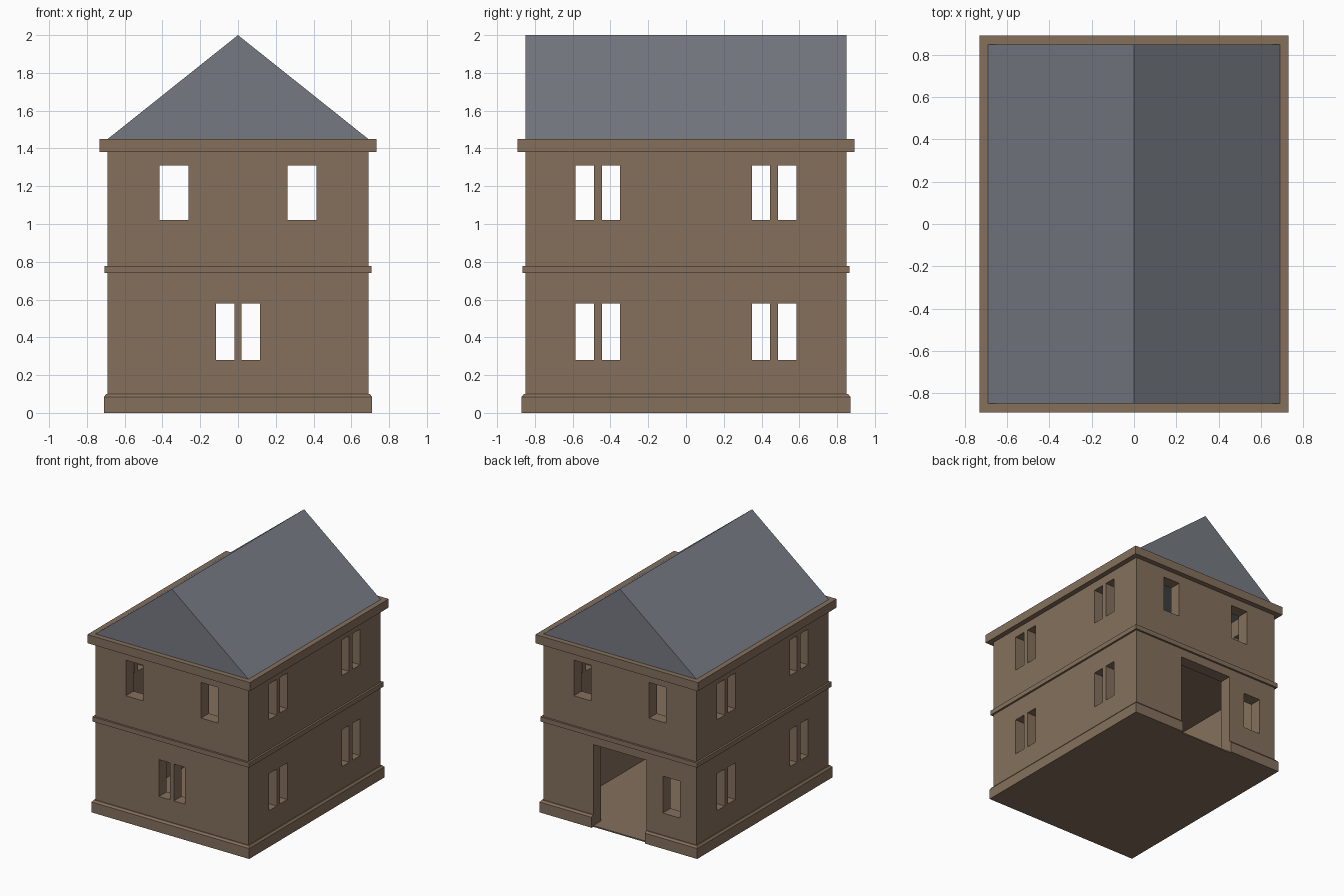
import bpy, bmesh
from mathutils import Matrix, Vector

if "Cube" in bpy.data.objects:
    bpy.data.objects.remove(bpy.data.objects["Cube"])

HX, HY = 0.69, 0.85      # half size of the walls
T = 0.10                 # wall thickness
EAVE, RIDGE = 1.45, 2.0


def material(name, rgb):
    m = bpy.data.materials.new(name)
    m.diffuse_color = (*rgb, 1)
    m.use_nodes = True
    m.node_tree.nodes["Principled BSDF"].inputs["Base Color"].default_value = m.diffuse_color
    return m


BROWN = material("brown_stone", (0.233, 0.163, 0.107))
GREY = material("slate_grey", (0.179, 0.194, 0.220))


def make(name, bm, mat=None):
    bmesh.ops.recalc_face_normals(bm, faces=bm.faces)
    me = bpy.data.meshes.new(name)
    bm.to_mesh(me)
    bm.free()
    ob = bpy.data.objects.new(name, me)
    bpy.context.collection.objects.link(ob)
    if mat:
        me.materials.append(mat)
    return ob


def add_box(bm, x0, x1, y0, y1, z0, z1):
    size = Matrix.Diagonal((x1 - x0, y1 - y0, z1 - z0, 1))
    mid = Vector(((x0 + x1) / 2, (y0 + y1) / 2, (z0 + z1) / 2))
    bmesh.ops.create_cube(bm, size=1, matrix=Matrix.Translation(mid) @ size)


def cut(ob, boxes):
    """Subtract non-touching boxes from an object."""
    bm = bmesh.new()
    for b in boxes:
        add_box(bm, *b)
    cutter = make("cutter", bm, BROWN)
    cutter.hide_render = True
    mod = ob.modifiers.new("cut", 'BOOLEAN')
    mod.operation, mod.solver, mod.object = 'DIFFERENCE', 'EXACT', cutter
    bpy.context.view_layer.objects.active = ob
    bpy.ops.object.modifier_apply(modifier=mod.name)
    bpy.data.objects.remove(cutter)


def band(name, profile):
    """Sweep an (outward offset, height) profile round the walls."""
    bm = bmesh.new()
    loops = [[bm.verts.new((sx * (HX + o), sy * (HY + o), z)) for o, z in profile]
             for sx, sy in ((-1, -1), (1, -1), (1, 1), (-1, 1))]
    n = len(profile)
    for i in range(4):
        a, b = loops[i], loops[(i + 1) % 4]
        for j in range(n):
            k = (j + 1) % n
            bm.faces.new((a[j], a[k], b[k], b[j]))
    return make(name, bm, BROWN)


# Walls with two hollow storeys
bm = bmesh.new()
add_box(bm, -HX, HX, -HY, HY, 0, EAVE)
walls = make("walls", bm, BROWN)
ix, iy = HX - T, HY - T
cut(walls, [(-ix, ix, -iy, iy, 0.01, 0.74), (-ix, ix, -iy, iy, 0.78, EAVE + 0.1)])

# Window and door openings
LOW, HIGH = (0.28, 0.58), (1.02, 1.31)
FRONT, BACK = (-HY - 0.1, -HY + 0.15), (HY - 0.15, HY + 0.1)
LEFT, RIGHT = (-HX - 0.1, -HX + 0.15), (HX - 0.15, HX + 0.1)
openings = [(-0.24, 0.24, *BACK, 0.01, 0.67),       # doorway
            (-0.54, -0.387, *BACK, *LOW)]           # window beside the door
for s in (-1, 1):
    a, b = sorted((s * 0.018, s * 0.117))
    openings.append((a, b, *FRONT, *LOW))           # front twin window
    a, b = sorted((s * 0.262, s * 0.415))
    openings += [(a, b, *side, *HIGH) for side in (FRONT, BACK)]
    for near, far in ((0.35, 0.445), (0.487, 0.585)):   # side twin windows
        a, b = sorted((s * near, s * far))
        openings += [(*side, a, b, *z) for side in (LEFT, RIGHT) for z in (LOW, HIGH)]
cut(walls, openings)

# Plinth with chamfered top, interrupted at the doorway
plinth = band("plinth", [(0, 0), (0.02, 0), (0.02, 0.085), (0.008, 0.1), (0, 0.1)])
cut(plinth, [(-0.24, 0.24, HY - 0.15, HY + 0.1, -0.05, 0.67)])

# Band between storeys and cornice
band("string_course", [(0, 0.74), (0.016, 0.74), (0.016, 0.778), (0, 0.778)])
band("cornice", [(0, 1.38), (0.042, 1.38), (0.042, EAVE), (0, EAVE)])

# Gabled roof
bm = bmesh.new()
ends = [[bm.verts.new((x, y, z)) for x, z in ((-HX, EAVE), (HX, EAVE), (0, RIDGE))]
        for y in (-HY, HY)]
for e in ends:
    bm.faces.new(e)
for j in range(3):
    k = (j + 1) % 3
    bm.faces.new((ends[0][j], ends[0][k], ends[1][k], ends[1][j]))
make("roof", bm, GREY)
